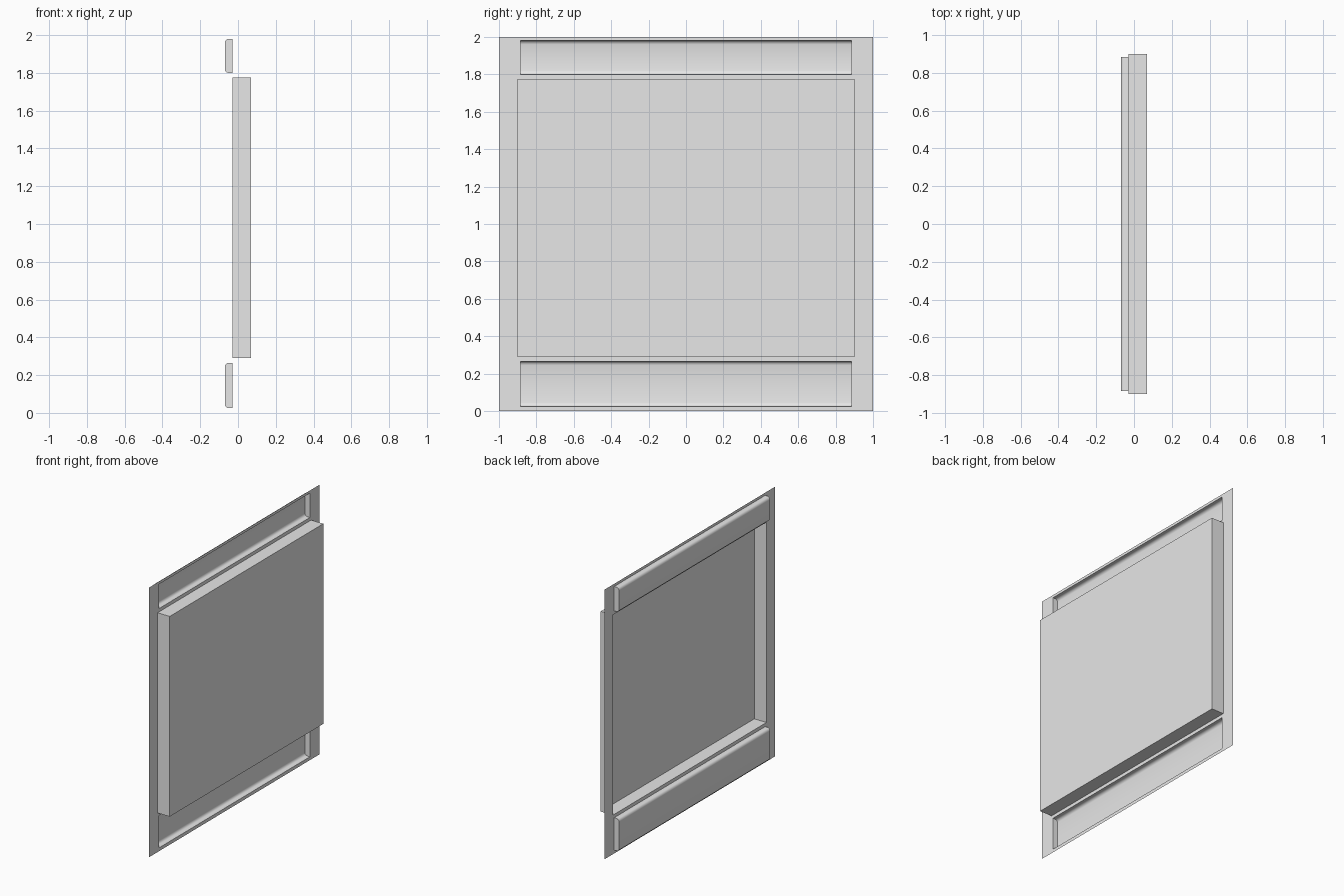
import bpy, bmesh
from math import sin, cos, pi, radians

if "Cube" in bpy.data.objects:
    bpy.data.objects.remove(bpy.data.objects["Cube"])

# One plain grey for the whole pressed sheet
GREY = (0.8, 0.8, 0.8, 1)
grey = bpy.data.materials.new("plain_grey")
grey.use_nodes = True
grey.diffuse_color = GREY
grey.node_tree.nodes["Principled BSDF"].inputs["Base Color"].default_value = GREY

SHEET_X, PANEL_X, TRIM_X = -0.03, 0.07, -0.07
PANEL = (0.90, 0.29, 1.775)                              # half width, bottom, top
TRIMS = {"lower_trim": (0.885, 0.025, 0.265), "upper_trim": (0.885, 1.80, 1.98)}


def finish(name, bm):
    mesh = bpy.data.meshes.new(name)
    bm.to_mesh(mesh)
    bm.free()
    mesh.materials.append(grey)
    obj = bpy.data.objects.new(name, mesh)
    bpy.context.collection.objects.link(obj)
    return obj


def pressed_form(name, profile, half, direction):
    """Sweep an open (x, z) profile along y and cap its ends; the mouth stays open."""
    bm = bmesh.new()
    left, right = [[bm.verts.new((x, y, z)) for x, z in profile] for y in (-half, half)]
    for i in range(len(profile) - 1):
        bm.faces.new((left[i], left[i + 1], right[i + 1], right[i]))
    bm.faces.new(left)
    bm.faces.new(right)
    bmesh.ops.recalc_face_normals(bm, faces=bm.faces)
    # Keep the same side of the sheet facing +x throughout
    widest = max(bm.faces, key=lambda f: f.calc_area() * abs(f.normal.x))
    if widest.normal.x < 0:
        bmesh.ops.reverse_faces(bm, faces=bm.faces)
    return finish(name, bm)


# Thin flat sheet, in horizontal bands, left open behind each pressed form
bm = bmesh.new()


def sheet_face(y0, y1, z0, z1):
    corners = ((y0, z0), (y1, z0), (y1, z1), (y0, z1))
    bm.faces.new([bm.verts.new((SHEET_X, y, z)) for y, z in corners])


level = 0
for half, bottom, top in (TRIMS["lower_trim"], PANEL, TRIMS["upper_trim"]):
    sheet_face(-1, 1, level, bottom)
    sheet_face(-1, -half, bottom, top)
    sheet_face(half, 1, bottom, top)
    level = top
sheet_face(-1, 1, level, 2)
finish("flat_sheet", bm)

# Raised square panel
half, bottom, top = PANEL
pressed_form("raised_panel", [(SHEET_X, bottom), (PANEL_X, bottom),
                              (PANEL_X, top), (SHEET_X, top)], half, 1)

# Long trims pressed the other way, with rounded outer edges
R, STEPS = 0.02, 3
for name, (half, bottom, top) in TRIMS.items():
    arc = [(R * sin(pi / 2 * i / STEPS), R * (1 - cos(pi / 2 * i / STEPS)))
           for i in range(STEPS + 1)]
    lower = [(SHEET_X, bottom)] + [(TRIM_X + R - a, bottom + b) for a, b in arc]
    upper = [(x, bottom + top - z) for x, z in reversed(lower)]
    trim = pressed_form(name, lower + upper, half, -1)
    bpy.ops.object.select_all(action='DESELECT')
    trim.select_set(True)
    bpy.context.view_layer.objects.active = trim
    bpy.ops.object.shade_smooth_by_angle(angle=radians(40))
